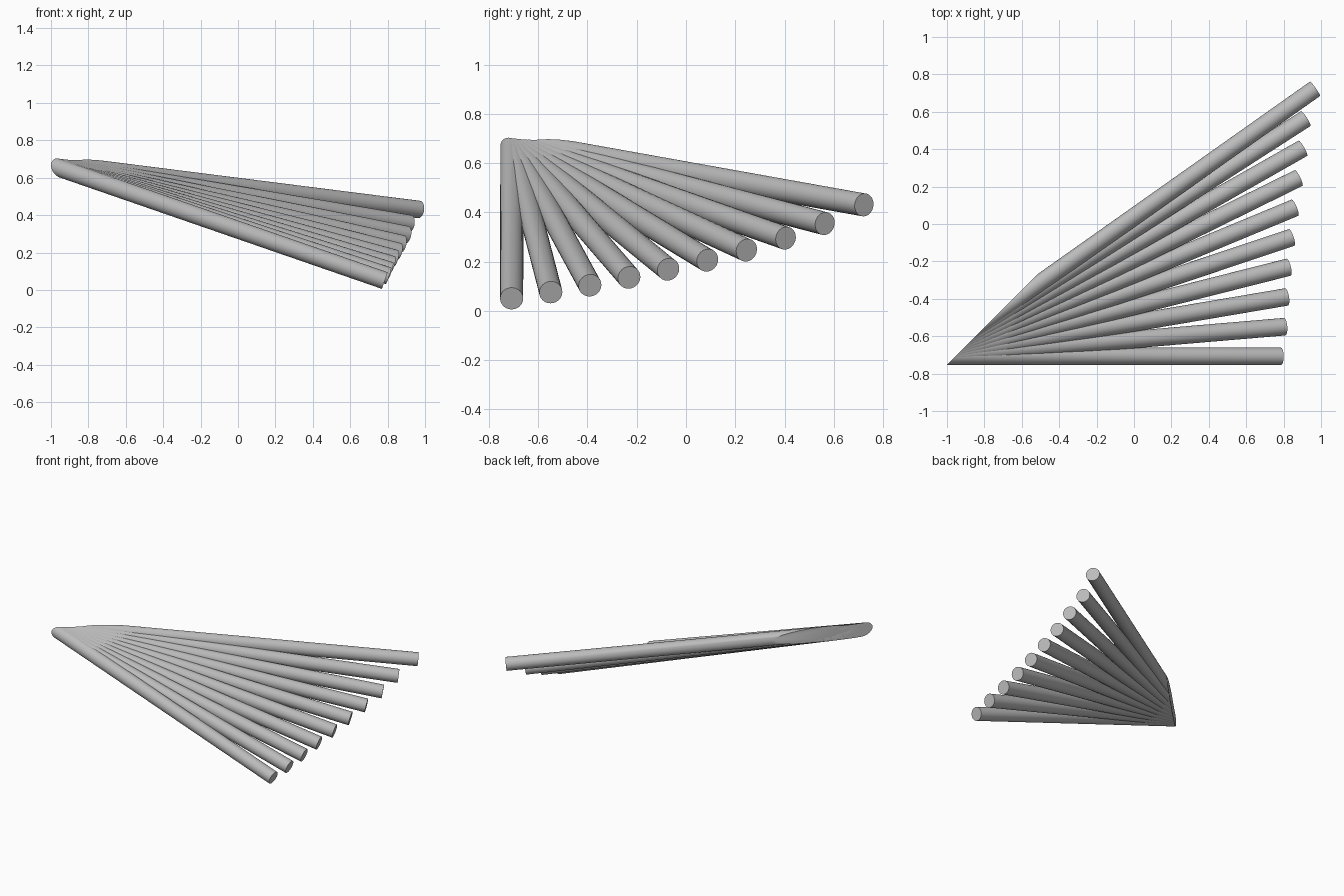
import bpy, bmesh
from mathutils import Vector

cube = bpy.data.objects.get("Cube")
if cube:
    bpy.data.objects.remove(cube, do_unlink=True)

RADIUS = 0.047
APEX = Vector((-1.055, -0.707, 0.686))   # point where all the rod axes meet

grey = bpy.data.materials.new("plain grey")
grey.use_nodes = True
colour = (0.5, 0.5, 0.5, 1)
grey.diffuse_color = colour
grey.node_tree.nodes["Principled BSDF"].inputs["Base Color"].default_value = colour


def add_rod(name, end):
    """Round rod from behind the apex to end, sliced by the slanted wall plane."""
    axis = (end - APEX).normalized()
    start = APEX - axis * 0.3
    bpy.ops.mesh.primitive_cylinder_add(
        vertices=24, radius=RADIUS, depth=(end - start).length,
        location=(start + end) / 2,
        rotation=axis.to_track_quat('Z', 'Y').to_euler())
    rod = bpy.context.object
    rod.name = name
    bpy.ops.object.transform_apply(location=True, rotation=True, scale=True)

    # mitre against the wall and close the cut
    bm = bmesh.new()
    bm.from_mesh(rod.data)
    cut = bmesh.ops.bisect_plane(
        bm, geom=bm.verts[:] + bm.edges[:] + bm.faces[:],
        plane_co=(-1, -0.754, 0), plane_no=(-1, 1, 0), clear_outer=True)
    rim = [g for g in cut["geom_cut"] if isinstance(g, bmesh.types.BMEdge)]
    bmesh.ops.holes_fill(bm, edges=rim, sides=0)
    bmesh.ops.recalc_face_normals(bm, faces=bm.faces[:])
    bm.to_mesh(rod.data)
    bm.free()
    rod.data.materials.append(grey)
    bpy.ops.object.shade_smooth_by_angle()


# (x, z) of the free ends, evenly spaced in y from front to back
ends = [(0.785, 0.05), (0.805, 0.075), (0.815, 0.103), (0.826, 0.135),
        (0.842, 0.168), (0.86, 0.205), (0.88, 0.246), (0.903, 0.295),
        (0.919, 0.354), (0.968, 0.43)]
for i, (x, z) in enumerate(ends):
    y = -0.708 + 0.159 * i
    add_rod(f"fan_rod_{i + 1}", Vector((x, y, z)))
